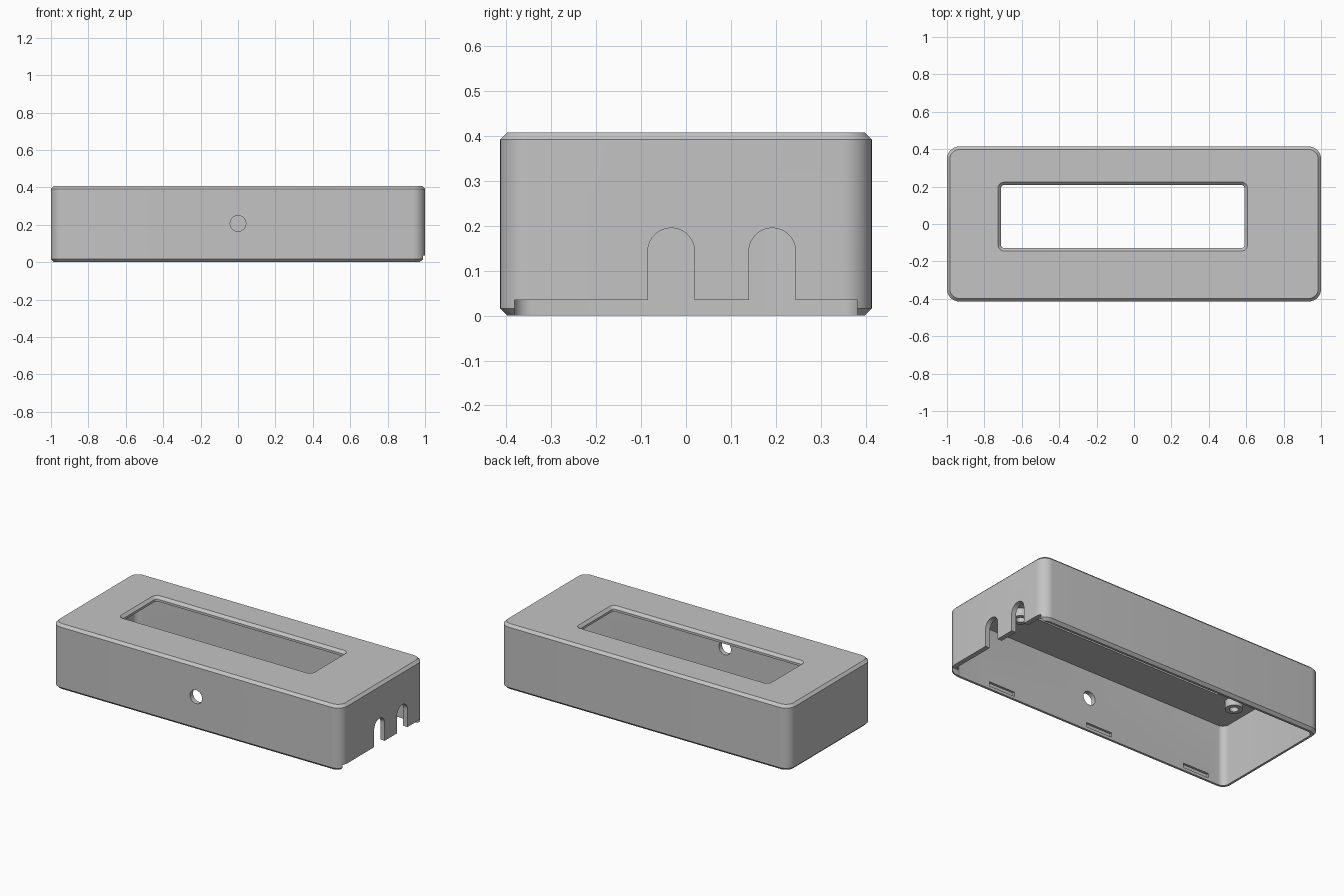
import bpy, bmesh
from math import cos, sin, pi, radians

if "Cube" in bpy.data.objects:
    bpy.data.objects.remove(bpy.data.objects["Cube"])

grey = bpy.data.materials.new("mid grey")
grey.use_nodes = True
grey.diffuse_color = (0.55, 0.55, 0.55, 1)
grey.node_tree.nodes["Principled BSDF"].inputs["Base Color"].default_value = grey.diffuse_color


def make(name, bm):
    bmesh.ops.recalc_face_normals(bm, faces=bm.faces)
    mesh = bpy.data.meshes.new(name)
    bm.to_mesh(mesh)
    bm.free()
    obj = bpy.data.objects.new(name, mesh)
    bpy.context.collection.objects.link(obj)
    mesh.materials.append(grey)
    return obj


def rounded_rect(cx, cy, hx, hy, r, z, seg=10):
    """Points of a rounded rectangle, counter-clockwise."""
    pts = []
    for q, (sx, sy) in enumerate([(1, 1), (-1, 1), (-1, -1), (1, -1)]):
        for i in range(seg + 1):
            a = pi / 2 * (q + i / seg)
            pts.append((cx + sx * (hx - r) + r * cos(a), cy + sy * (hy - r) + r * sin(a), z))
    return pts


def circle(cx, cy, r, z, n=32):
    return [(cx + r * cos(2 * pi * i / n), cy + r * sin(2 * pi * i / n), z) for i in range(n)]


def closed_loft(name, rings):
    """Join rings in order and the last back to the first."""
    bm = bmesh.new()
    loops = [[bm.verts.new(p) for p in ring] for ring in rings]
    n = len(loops[0])
    for a, b in zip(loops, loops[1:] + loops[:1]):
        for i in range(n):
            j = (i + 1) % n
            bm.faces.new((a[i], a[j], b[j], b[i]))
    return make(name, bm)


def prism(name, pts, offset):
    """Extrude a flat outline."""
    bm = bmesh.new()
    face = bm.faces.new([bm.verts.new(p) for p in pts])
    ext = bmesh.ops.extrude_face_region(bm, geom=[face])
    verts = [v for v in ext["geom"] if isinstance(v, bmesh.types.BMVert)]
    bmesh.ops.translate(bm, vec=offset, verts=verts)
    return make(name, bm)


def box(name, x0, x1, y0, y1, z0, z1):
    return prism(name, [(x0, y0, z0), (x1, y0, z0), (x1, y1, z0), (x0, y1, z0)], (0, 0, z1 - z0))


def cut(target, cutter):
    mod = target.modifiers.new("cut", "BOOLEAN")
    mod.operation, mod.solver, mod.object = "DIFFERENCE", "EXACT", cutter
    bpy.context.view_layer.objects.active = target
    bpy.ops.object.modifier_apply(modifier=mod.name)
    bpy.data.objects.remove(cutter)


# Main shell: chamfered outside, display window, hollow inside, open bottom
HX, HY, TOP, CH, WALL, CEIL = 1.0, 0.414, 0.408, 0.016, 0.03, 0.378
WX, WY = -0.06, 0.04
body = closed_loft("case_shell", [
    rounded_rect(0, 0, HX - CH, HY - CH, 0.05, 0),
    rounded_rect(0, 0, HX, HY, 0.066, CH),
    rounded_rect(0, 0, HX, HY, 0.066, TOP - CH),
    rounded_rect(0, 0, HX - CH, HY - CH, 0.05, TOP),
    rounded_rect(WX, WY, 0.667, 0.184, 0.032, TOP),
    rounded_rect(WX, WY, 0.651, 0.168, 0.016, TOP - CH),
    rounded_rect(WX, WY, 0.651, 0.168, 0.016, CEIL),
    rounded_rect(0, 0, HX - WALL, HY - WALL, 0.04, CEIL),
    rounded_rect(0, 0, HX - WALL, HY - WALL, 0.04, 0),
])

# Round button hole in the front wall
cut(body, prism("hole_cutter", [(x, -0.5, z + 0.207) for x, z, _ in circle(0, 0, 0.042, 0)], (0, 0.2, 0)))

# Lid opening and two arched cable openings in one end wall
cut(body, box("lid_cutter", 0.94, 1.1, -0.382, 0.382, -0.1, 0.035))
for cy in (-0.033, 0.192):
    r, spring = 0.052, 0.143
    arch = [(0.9, cy - r, -0.1), (0.9, cy + r, -0.1)]
    arch += [(0.9, cy + r * cos(pi * i / 20), spring + r * sin(pi * i / 20)) for i in range(21)]
    cut(body, prism("arch_cutter", arch, (0.2, 0, 0)))

# Shallow snap notches along the inside of both long walls
for side in (-1, 1):
    for cx in (-0.77, -0.07, 0.63):
        y0, y1 = sorted((side * 0.37, side * 0.398))
        cut(body, box("notch_cutter", cx - 0.09, cx + 0.09, y0, y1, 0.018, 0.045))

# Hollow screw posts under the top, around the window
posts = []
for px in (-0.83, 0.71):
    for py in (-0.13, 0.21):
        posts.append(closed_loft("screw_post", [
            circle(px, py, 0.05, CEIL + 0.002), circle(px, py, 0.05, 0.33),
            circle(px, py, 0.025, 0.33), circle(px, py, 0.025, CEIL + 0.002)]))

# Smooth the rounded corners and keep the chamfers crisp
bpy.ops.object.select_all(action="DESELECT")
for obj in [body] + posts:
    obj.select_set(True)
bpy.context.view_layer.objects.active = body
bpy.ops.object.shade_smooth_by_angle(angle=radians(30))
